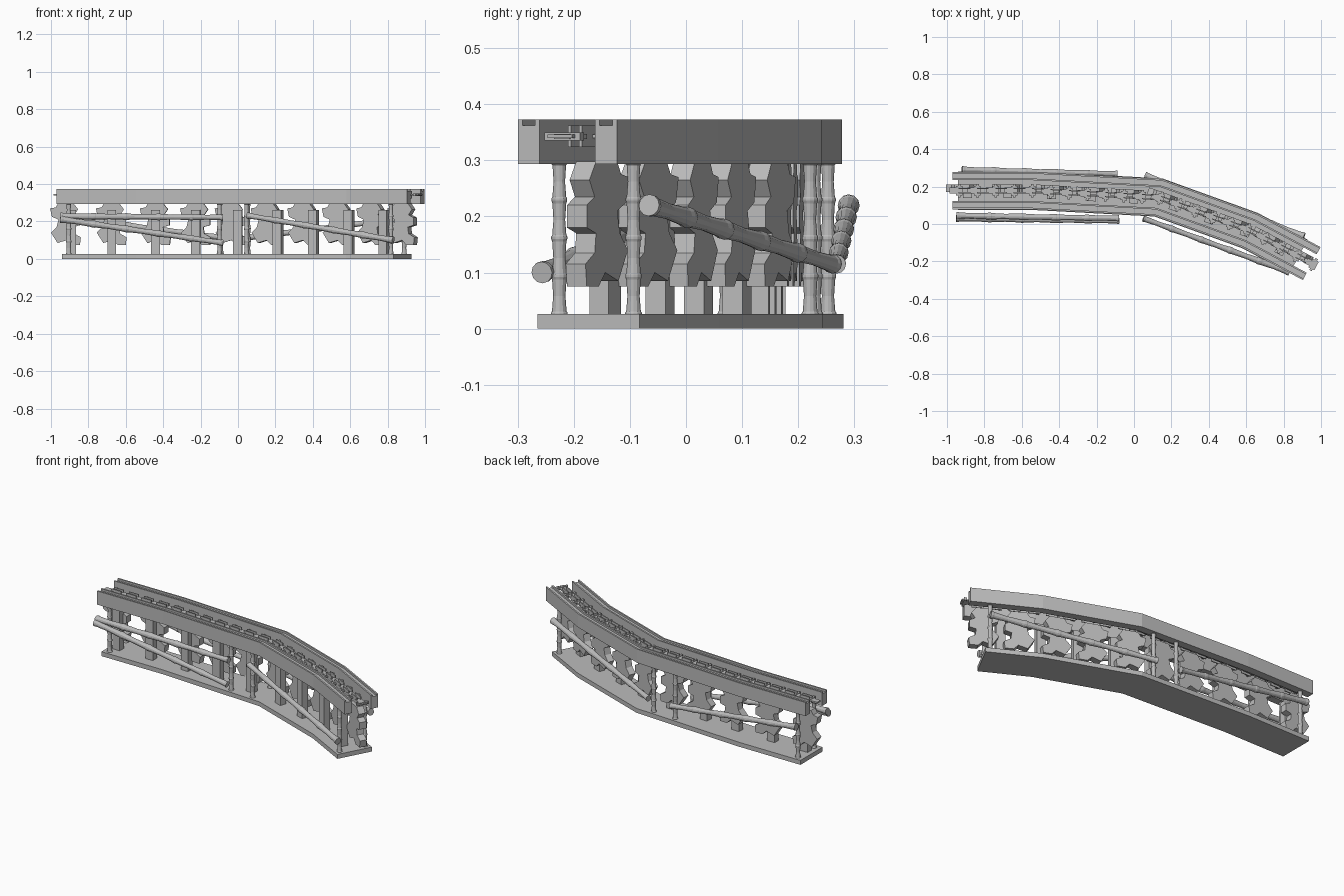
import bpy, math
from mathutils import Vector, Matrix

cube = bpy.data.objects.get("Cube")
if cube:
    bpy.data.objects.remove(cube)

grey = bpy.data.materials.new("plain_grey")
grey.use_nodes = True
grey.diffuse_color = (0.5, 0.5, 0.5, 1)
grey.node_tree.nodes["Principled BSDF"].inputs["Base Color"].default_value = (0.5, 0.5, 0.5, 1)


def make(name, verts, faces):
    mesh = bpy.data.meshes.new(name)
    mesh.from_pydata(verts, [], faces)
    mesh.materials.append(grey)
    ob = bpy.data.objects.new(name, mesh)
    bpy.context.collection.objects.link(ob)
    return ob


def loft(name, rings):
    """Join equal closed rings of points and cap both ends."""
    n = len(rings[0])
    verts = [p for ring in rings for p in ring]
    faces = [(k * n + i, k * n + (i + 1) % n, (k + 1) * n + (i + 1) % n, (k + 1) * n + i)
             for k in range(len(rings) - 1) for i in range(n)]
    faces.append(tuple(reversed(range(n))))
    faces.append(tuple(range(len(verts) - n, len(verts))))
    return make(name, verts, faces)


# Centre line of the curved track
KINKS = [Vector(p) for p in ((-0.54, 0.178), (0.13, 0.142), (0.62, -0.035))]


def path(x0, x1):
    return ([Vector((x0, 0.178))] + KINKS
            + [KINKS[-1] + Vector((1, -0.535)) * (x1 - KINKS[-1].x)])


def frame(x):
    """Position on the centre line and heading angle at a given x."""
    pts = path(-1.1, 1.1)
    for a, b in zip(pts, pts[1:]):
        if x <= b.x:
            d = b - a
            return a + d * ((x - a.x) / d.x), math.atan2(d.y, d.x)


def place(ob, x, z=0.0, across=0.0):
    p, ang = frame(x)
    ob.matrix_world = (Matrix.Translation((p.x, p.y, z)) @ Matrix.Rotation(ang, 4, 'Z')
                       @ Matrix.Translation((0, across, 0)))
    return ob


def sweep(name, profile, x0, x1):
    """Sweep a (sideways, height) profile along the centre line with mitred kinks."""
    pts = path(x0, x1)
    rings = []
    for i, p in enumerate(pts):
        d0 = (p - pts[max(i - 1, 0)]).normalized()
        d1 = (pts[min(i + 1, len(pts) - 1)] - p).normalized()
        d = (d0 + d1).normalized()
        side = Vector((-d.y, d.x)) / max(d.dot(d1 if i < len(pts) - 1 else d0), 0.5)
        rings.append([(p.x + side.x * u, p.y + side.y * u, z) for u, z in profile])
    return loft(name, rings)


def box(name, length, width, z0, z1):
    return loft(name, [[(s * length / 2, -width / 2, z0), (s * length / 2, width / 2, z0),
                        (s * length / 2, width / 2, z1), (s * length / 2, -width / 2, z1)]
                       for s in (-1, 1)])


def bamboo(name, a, b, r0, r1, joints, bulge=1.2):
    """Waisted pole with a raised ring at every joint."""
    a, b = Vector(a), Vector(b)
    axis = b - a
    turn = axis.to_track_quat('Z', 'Y')
    stations = []
    for k in range(joints):
        stations += [(k / joints, bulge), ((k + 0.06) / joints, bulge),
                     ((k + 0.1) / joints, 1.05), ((k + 0.5) / joints, 0.88),
                     ((k + 0.93) / joints, 1.05)]
    stations += [(1 - 0.04 / joints, bulge), (1, bulge)]
    rings = []
    for t, f in stations:
        r = (r0 + (r1 - r0) * t) * f
        rings.append([a + axis * t + turn @ Vector((r * math.cos(q), r * math.sin(q), 0))
                      for q in (math.tau * i / 12 for i in range(12))])
    return loft(name, rings)


# Base plate
sweep("base_plate", [(-0.103, 0), (0.103, 0), (0.103, 0.026), (-0.103, 0.026)], -0.94, 0.88)

# Two grooved rails
for side, name in ((-1, "front_rail"), (1, "back_rail")):
    c = side * 0.078
    sweep(name, [(c - 0.022, 0.293), (c + 0.022, 0.293), (c + 0.022, 0.373), (c + 0.013, 0.373),
                 (c + 0.013, 0.362), (c - 0.013, 0.362), (c - 0.013, 0.373), (c - 0.022, 0.373)],
          -0.97, 0.95)

# Upright bamboo posts below the rails
for x in (-0.905, -0.095, 0.05, 0.853):
    for side, name in ((-1, "front_post"), (1, "back_post")):
        p, ang = frame(x)
        n = Vector((-math.sin(ang), math.cos(ang))) * 0.075 * side
        q = p + n
        bamboo(name, (q.x, q.y, 0.024), (q.x, q.y, 0.296), 0.0125, 0.0115, 4)

# Bamboo braces along both sides
BRACES = [
    ("front_level_brace", (-0.95, 0.045, 0.228), (-0.08, 0.03, 0.222)),
    ("front_left_brace", (-0.95, 0.03, 0.212), (-0.08, 0.017, 0.085)),
    ("front_right_brace", (0.83, -0.257, 0.1), (0.05, 0.03, 0.232)),
    ("back_right_brace", (0.91, -0.066, 0.22), (0.06, 0.262, 0.115)),
    ("back_left_brace", (-0.92, 0.29, 0.22), (-0.09, 0.268, 0.115)),
]
for name, a, b in BRACES:
    bamboo(name, a, b, 0.0165, 0.0145, 5, 1.18)

# Square uprights on the base plate
for x in (-0.89, -0.675, -0.44, -0.225, 0, 0.22, 0.41, 0.6, 0.79):
    place(box("upright", 0.048, 0.038, 0.024, 0.262), x, 0, -0.02)

# Jagged slabs hanging between the rails
JAGGED = [(-0.045, 0.085), (0.005, 0.1), (0.03, 0.075), (0.075, 0.075), (0.08, 0.115),
          (0.045, 0.135), (0.04, 0.17), (0.075, 0.18), (0.075, 0.22), (0.045, 0.235),
          (0.065, 0.265), (0.04, 0.298), (-0.04, 0.298), (-0.055, 0.275), (-0.085, 0.27),
          (-0.075, 0.225), (-0.04, 0.21), (-0.05, 0.17), (-0.08, 0.14)]
for x in (-0.92, -0.675, -0.44, -0.225, -0.04, 0.15, 0.345, 0.53, 0.71, 0.875):
    slab = loft("jagged_slab", [[(u, y, z) for u, z in JAGGED] for y in (0.02, -0.02)])
    place(slab, x, 0, 0.014)

# Chain between the rails: flat and upright links with cross pins
x = -0.955
while x < 0.96:
    _, ang = frame(x)
    step = 0.098 * math.cos(ang)
    place(box("flat_link", 0.065, 0.032, 0.338, 0.347), x)
    place(box("cross_pin", 0.014, 0.072, 0.335, 0.35), x + 0.02)
    place(box("cross_tab", 0.035, 0.05, 0.34, 0.346), x + 0.02)
    if x + step < 0.96:
        for side in (-1, 1):
            place(box("upright_link", 0.062, 0.006, 0.324, 0.362), x + step / 2, 0, side * 0.011)
    x += step
